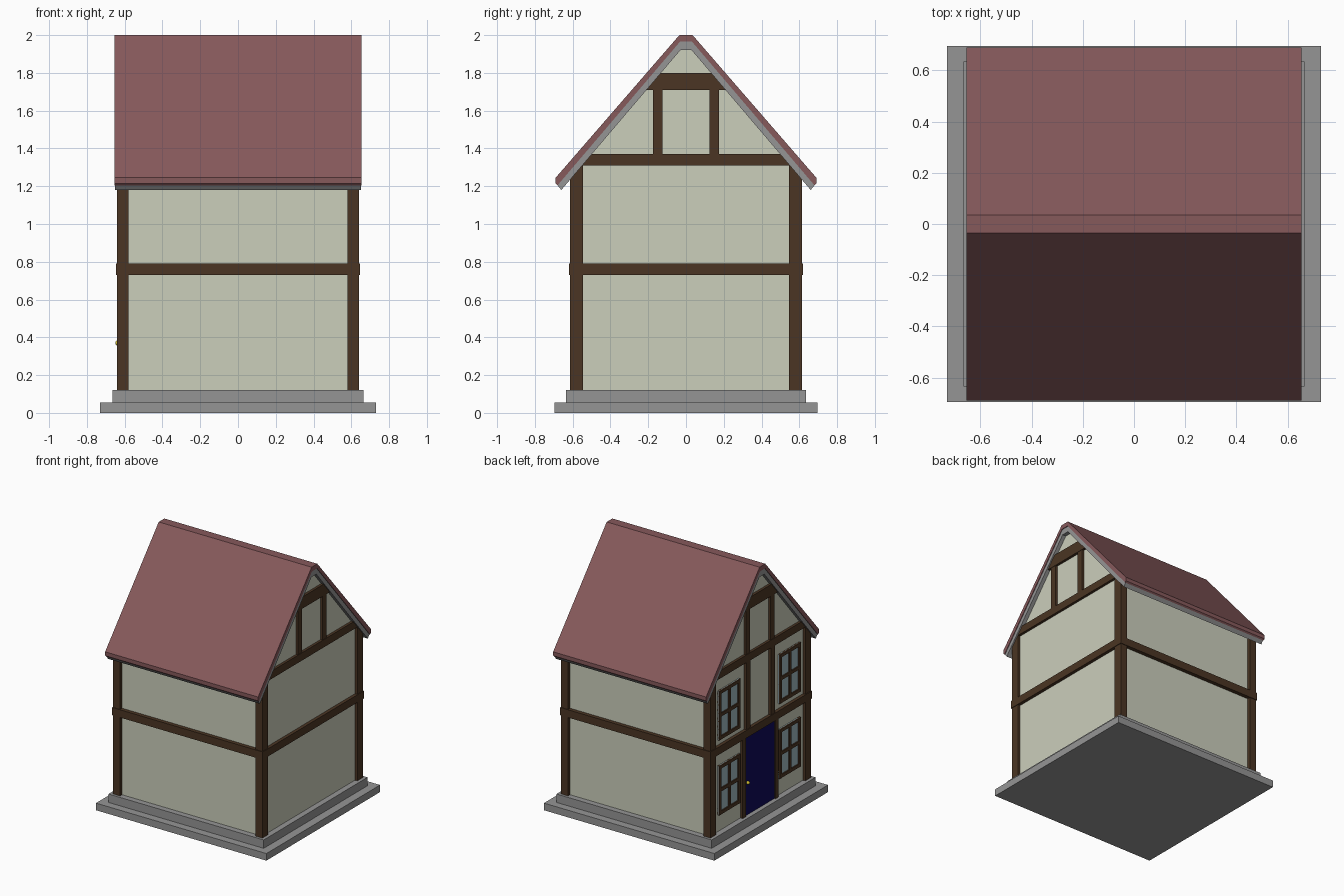
import bpy, bmesh

if "Cube" in bpy.data.objects:
    bpy.data.objects.remove(bpy.data.objects["Cube"])

def material(name, r, g, b):
    m = bpy.data.materials.new(name)
    m.diffuse_color = (r, g, b, 1)
    m.use_nodes = True
    m.node_tree.nodes["Principled BSDF"].inputs["Base Color"].default_value = m.diffuse_color
    return m

STONE = material("stone", 0.30, 0.30, 0.30)
PLASTER = material("plaster", 0.60, 0.62, 0.50)
TIMBER = material("timber", 0.07, 0.036, 0.017)
TILE = material("tile", 0.24, 0.10, 0.105)
GLASS = material("glass", 0.35, 0.48, 0.52)
PAINT = material("door_paint", 0.004, 0.003, 0.10)
BRASS = material("brass", 0.65, 0.52, 0.03)

def prism(name, profile, x0, x1, mat):
    """Extrude a (y, z) profile along x."""
    bm = bmesh.new()
    face = bm.faces.new([bm.verts.new((x0, y, z)) for y, z in profile])
    ext = bmesh.ops.extrude_face_region(bm, geom=[face])["geom"]
    bmesh.ops.translate(bm, vec=(x1 - x0, 0, 0),
                        verts=[v for v in ext if isinstance(v, bmesh.types.BMVert)])
    bmesh.ops.recalc_face_normals(bm, faces=bm.faces)
    me = bpy.data.meshes.new(name)
    bm.to_mesh(me)
    bm.free()
    me.materials.append(mat)
    ob = bpy.data.objects.new(name, me)
    bpy.context.collection.objects.link(ob)
    return ob

def box(name, x0, x1, y0, y1, z0, z1, mat):
    return prism(name, [(y0, z0), (y1, z0), (y1, z1), (y0, z1)], x0, x1, mat)

def mirrored(half):
    """Close a right-hand half profile by mirroring it in y."""
    return half + [(-y, z) for y, z in reversed(half)]

def eave_y(z):
    """Half width of the gable under the roof at height z."""
    return 0.66 - (z - 1.18) * 0.63 / 0.74

# stepped stone base
box("base_slab", -0.73, 0.73, -0.695, 0.695, 0, 0.055, STONE)
box("base_step", -0.665, 0.665, -0.635, 0.635, 0.055, 0.12, STONE)

# plaster body with gables
prism("walls", mirrored([(0.59, 0.11), (0.59, 1.265), (0.03, 1.925)]), -0.62, 0.62, PLASTER)

# roof tiles and the grey lining below
prism("roof_tiles", mirrored([(0.035, 2.0), (0.69, 1.245), (0.69, 1.215), (0.68, 1.205), (0.032, 1.965)]),
      -0.655, 0.655, TILE)
prism("roof_lining", mirrored([(0.032, 1.965), (0.68, 1.205), (0.66, 1.18), (0.03, 1.92)]),
      -0.65, 0.65, STONE)

# corner posts, cut to the roof slope
for sx in (-1, 1):
    for sy in (-1, 1):
        prism("corner_post", [(sy * 0.615, 0.12), (sy * 0.615, 1.24), (sy * 0.545, 1.32), (sy * 0.545, 0.12)],
              sx * 0.58, sx * 0.64, TIMBER)

# middle beams around the house
for s in (-1, 1):
    box("long_beam", -0.645, 0.645, s * 0.56, s * 0.62, 0.73, 0.79, TIMBER)
    box("gable_beam", s * 0.60, s * 0.645, -0.56, 0.56, 0.73, 0.79, TIMBER)

# gable framing on both ends
for s in (-1, 1):
    for name, z0, z1 in (("tie_beam", 1.31, 1.37), ("collar_beam", 1.71, 1.80)):
        prism(name, mirrored([(eave_y(z0), z0), (eave_y(z1), z1)]), s * 0.60, s * 0.64, TIMBER)
    for sy in (-1, 1):
        box("gable_stud", s * 0.60, s * 0.637, sy * 0.125, sy * 0.175, 1.37, 1.71, TIMBER)

# door with frame and knob on the -x end
box("door", -0.63, -0.60, -0.18, 0.18, 0.12, 0.73, PAINT)
for sy in (-1, 1):
    box("door_post", -0.64, -0.60, sy * 0.18, sy * 0.22, 0.12, 0.73, TIMBER)
    box("upper_stud", -0.64, -0.60, sy * 0.125, sy * 0.175, 0.79, 1.31, TIMBER)
bpy.ops.mesh.primitive_uv_sphere_add(segments=16, ring_count=8, radius=0.013, location=(-0.637, 0.15, 0.37))
knob = bpy.context.object
knob.name = "door_knob"
knob.data.materials.append(BRASS)
bpy.ops.object.shade_smooth()

# four-pane windows on the -x end
def window(y0, y1, z0, z1, bar=0.026):
    box("window_glass", -0.627, -0.60, y0, y1, z0, z1, GLASS)
    for y in (y0, (y0 + y1 - bar) / 2, y1 - bar):
        box("window_upright", -0.637, -0.60, y, y + bar, z0, z1, TIMBER)
    for z in (z0, (z0 + z1 - bar) / 2, z1 - bar):
        box("window_rail", -0.636, -0.60, y0 + 0.002, y1 - 0.002, z, z + bar, TIMBER)

for y0, y1 in ((-0.50, -0.24), (0.24, 0.50)):
    window(y0, y1, 0.25, 0.63)
    window(y0, y1, 0.83, 1.21)
